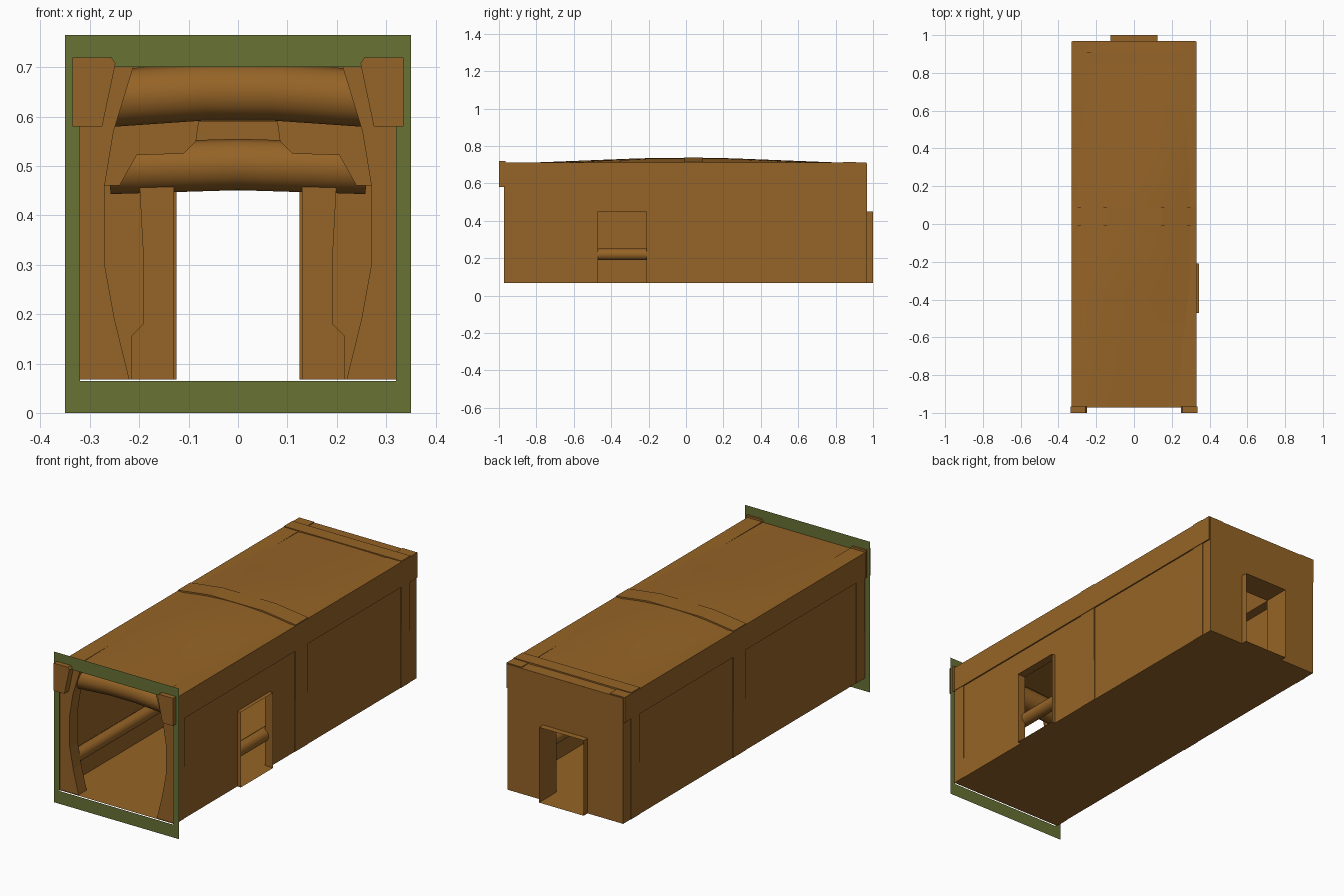
import bpy, bmesh, math
from mathutils import Vector

old = bpy.data.objects.get("Cube")
if old:
    bpy.data.objects.remove(old, do_unlink=True)


def material(name, rgb):
    m = bpy.data.materials.new(name)
    m.use_nodes = True
    m.diffuse_color = (*rgb, 1)
    m.node_tree.nodes["Principled BSDF"].inputs["Base Color"].default_value = (*rgb, 1)
    return m


WOOD = material("brown earth and wood", (0.305, 0.127, 0.020))
GREEN = material("olive green", (0.138, 0.168, 0.034))


def finish(name, bm, mat=WOOD, smooth=False, solid=True):
    if solid:
        bmesh.ops.recalc_face_normals(bm, faces=bm.faces)
    mesh = bpy.data.meshes.new(name)
    bm.to_mesh(mesh)
    bm.free()
    mesh.materials.append(mat)
    ob = bpy.data.objects.new(name, mesh)
    bpy.context.collection.objects.link(ob)
    if smooth:
        bpy.ops.object.select_all(action='DESELECT')
        ob.select_set(True)
        bpy.context.view_layer.objects.active = ob
        bpy.ops.object.shade_smooth_by_angle(angle=math.radians(40))
    return ob


def sheet(name, us, vs, place, skip=(), mat=WOOD, smooth=False, flip=False):
    """Grid of quads over us x vs, leaving out the cells in skip."""
    bm = bmesh.new()
    grid = [[bm.verts.new(place(u, v)) for v in vs] for u in us]
    for i in range(len(us) - 1):
        for j in range(len(vs) - 1):
            if (i, j) not in skip:
                f = bm.faces.new((grid[i][j], grid[i + 1][j],
                                  grid[i + 1][j + 1], grid[i][j + 1]))
                if flip:
                    f.normal_flip()
    return finish(name, bm, mat, smooth, solid=False)


def slab(name, outline, y0, y1):
    """Outline in x and z, carried from y0 to y1."""
    bm = bmesh.new()
    face = bm.faces.new([bm.verts.new((x, y0, z)) for x, z in outline])
    new = bmesh.ops.extrude_face_region(bm, geom=[face])["geom"]
    bmesh.ops.translate(bm, vec=(0, y1 - y0, 0),
                        verts=[v for v in new if isinstance(v, bmesh.types.BMVert)])
    return finish(name, bm)


def log(name, path, r, sides=12):
    """Round log along a path of points."""
    bm = bmesh.new()
    pts = [Vector(p) for p in path]
    rings = []
    for i, p in enumerate(pts):
        d = (pts[min(i + 1, len(pts) - 1)] - pts[max(i - 1, 0)]).normalized()
        a = d.orthogonal().normalized()
        if abs(d.x) > 0.8:
            a = d.cross(Vector((0, 1, 0))).normalized()
        b = d.cross(a)
        rings.append([bm.verts.new(p + r * (a * math.cos(t) + b * math.sin(t)))
                      for t in (math.tau * k / sides for k in range(sides))])
    for r0, r1 in zip(rings, rings[1:]):
        for k in range(sides):
            n = (k + 1) % sides
            bm.faces.new((r0[k], r0[n], r1[n], r1[k]))
    bm.faces.new(rings[0])
    bm.faces.new(rings[-1])
    return finish(name, bm, smooth=True)


W, FLOOR, EAVE, FRONT, BACK = 0.325, 0.068, 0.705, -0.972, 0.968
DOOR_TOP = 0.45

# Shell: floor, roof and walls, with a doorway at the back and in the left wall
sheet("floor", [-W, W], [FRONT, BACK], lambda u, v: (u, v, FLOOR))


def roof_point(x, y):
    along = min(1, (1 - abs(y) / 0.97) / 0.78)
    across = max(0, 1 - (abs(x) / W) ** 2)
    return (x, y, EAVE + 0.030 * along * across)


sheet("roof", [W * k / 6 for k in range(-6, 7)],
      [FRONT + (BACK - FRONT) * k / 16 for k in range(17)], roof_point, smooth=True)
sheet("right_wall", [FRONT, BACK], [FLOOR, EAVE], lambda u, v: (-W, u, v), flip=True)
sheet("left_wall", [FRONT, -0.47, -0.21, BACK], [FLOOR, DOOR_TOP, EAVE],
      lambda u, v: (W, u, v), skip={(1, 0)})
sheet("back_wall", [-W, -0.125, 0.125, W], [FLOOR, DOOR_TOP, EAVE],
      lambda u, v: (u, BACK, v), skip={(1, 0)}, flip=True)

# Flat frame around the open front
sheet("front_frame", [-0.35, -0.32, 0.32, 0.35], [0, 0.065, 0.70, 0.765],
      lambda u, v: (u, -0.975, v), skip={(1, 1)}, mat=GREEN)


# Doorway linings that stand slightly proud of the walls
def lining(name, a, b, d0, d1, place):
    loop = [(a, FLOOR), (a, DOOR_TOP), (b, DOOR_TOP), (b, FLOOR), (a, FLOOR)]
    sheet(name, range(5), [d0, d1], lambda i, d: place(loop[i][0], d, loop[i][1]))


lining("back_door_lining", -0.125, 0.125, 0.86, 1.0, lambda s, d, z: (s, d, z))
lining("side_door_lining", -0.47, -0.21, 0.30, 0.345, lambda s, d, z: (d, s, z))

POST = [(0.22, 0.068), (0.25, 0.19), (0.27, 0.30), (0.27, 0.46), (0.252, 0.57),
        (0.212, 0.70), (0.329, 0.70), (0.329, 0.40), (0.327, 0.068)]
BRACE = [(0.27, 0.46), (0.24, 0.46), (0.205, 0.522), (0.11, 0.525), (0.085, 0.55),
         (0.078, 0.60), (0.27, 0.60)]
JAMB = [(0.13, 0.068), (0.13, 0.47), (0.20, 0.47), (0.192, 0.32), (0.192, 0.18),
        (0.217, 0.155), (0.217, 0.068)]
BEAM_END = [(0.275, 0.58), (0.248, 0.708), (0.256, 0.72), (0.335, 0.72), (0.335, 0.58)]
EAVE_BEAM = [(0.275, 0.582), (0.248, 0.71), (0.332, 0.71), (0.332, 0.582)]
STATIONS = {"front": (-0.965, -0.90), "middle": (-0.01, 0.09), "back": (0.84, 0.91)}

for side, s in (("left", 1), ("right", -1)):
    def mirror(outline):
        return [(s * x, z) for x, z in outline]
    # Curved posts and knee braces
    for place, (y0, y1) in STATIONS.items():
        slab(f"{place}_post_{side}", mirror(POST), y0, y1)
    slab(f"knee_brace_{side}", mirror(BRACE), 0.0, 0.08)
    # Long beams under the eaves, with thicker front ends
    slab(f"eave_beam_{side}", mirror(EAVE_BEAM), -0.97, 0.965)
    slab(f"eave_beam_end_{side}", mirror(BEAM_END), -1.0, -0.965)
    # Low rail along the wall, and back doorway jamb
    log(f"wall_rail_{side}", [(s * 0.288, -0.93, 0.22), (s * 0.288, 0.93, 0.22)], 0.032)
    slab(f"door_jamb_{side}", mirror(JAMB), 0.87, 0.955)

# Cross beams
log("front_cross_beam", [(-0.26, -0.90, 0.637), (-0.07, -0.90, 0.65),
                         (0.07, -0.90, 0.65), (0.26, -0.90, 0.637)], 0.058)
log("door_lintel", [(-0.26, 0.90, 0.495), (0, 0.90, 0.503), (0.26, 0.90, 0.495)], 0.052)
slab("middle_cross_beam", [(-0.331, 0.59), (0, 0.605), (0.331, 0.59), (0.331, 0.714),
                           (0.15, 0.737), (-0.15, 0.737), (-0.331, 0.714)], -0.01, 0.09)
slab("back_cross_beam", [(-0.331, 0.59), (0.331, 0.59), (0.331, 0.714),
                         (-0.331, 0.714)], 0.84, 0.91)
